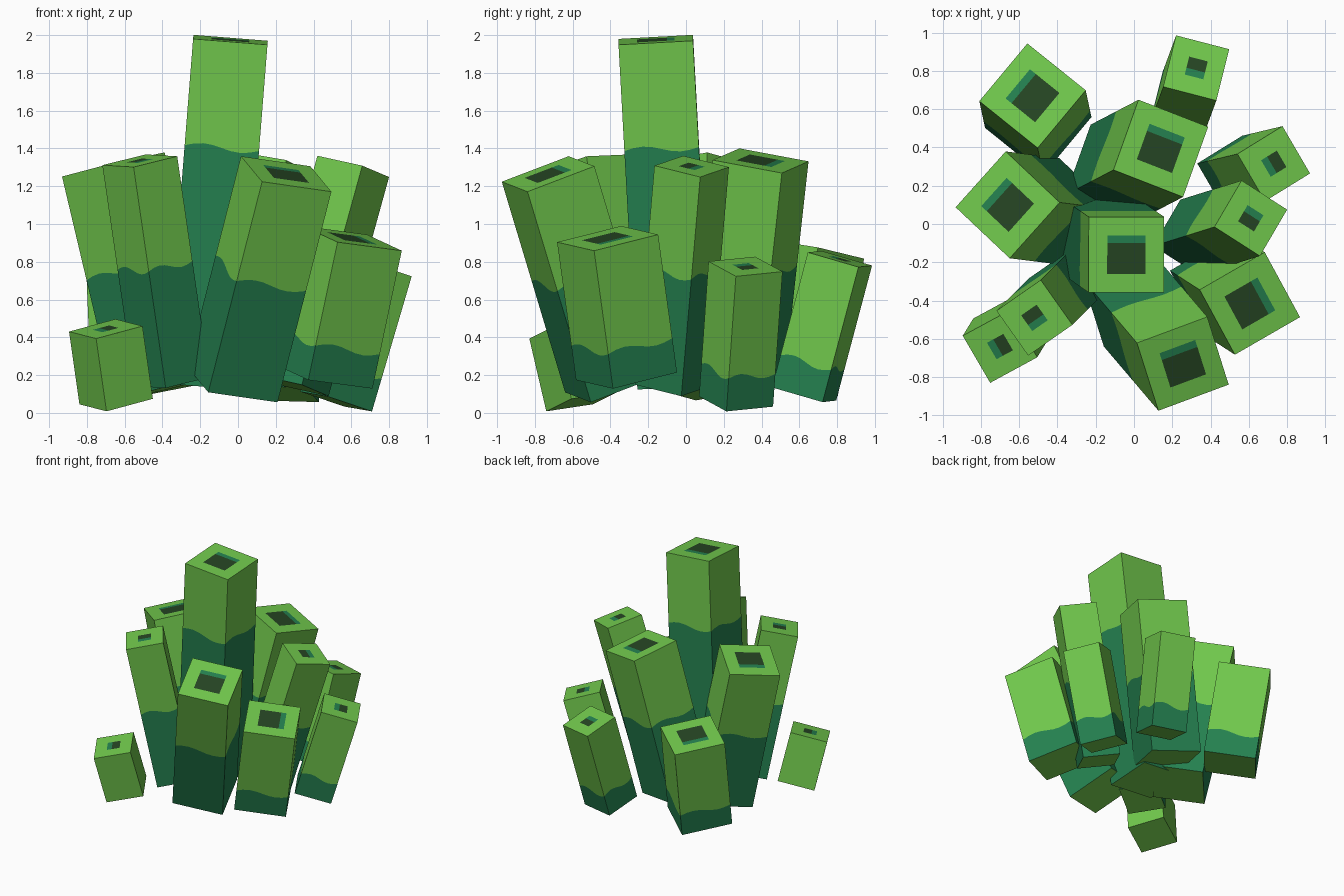
import bpy
import bmesh
from math import sin, pi
from mathutils import Vector

cube = bpy.data.objects.get("Cube")
if cube:
    bpy.data.objects.remove(cube, do_unlink=True)


def make_material(name, rgb):
    mat = bpy.data.materials.new(name)
    mat.use_nodes = True
    color = (*rgb, 1)
    mat.diffuse_color = color
    mat.node_tree.nodes["Principled BSDF"].inputs["Base Color"].default_value = color
    return mat


LEAF, TEAL, PIT = range(3)
MATERIALS = [
    make_material("leaf_green", (0.165, 0.58, 0.073)),
    make_material("deep_teal_green", (0.018, 0.22, 0.08)),
    make_material("dark_pit_green", (0.019, 0.06, 0.017)),
]
BAND_DEPTH = 0.565   # length of the light tip, measured from the top
WAVE_STEPS = 8


def stalk(name, top, bottom, width, lip, pit_size, pit_share):
    """Square leaning stalk; lip is the edge direction of the pit's teal rim."""
    top, bottom = Vector(top), Vector(bottom)
    axis = (top - bottom).normalized()
    length = (top - bottom).length
    v = Vector((*lip, 0))
    v = (v - axis * v.dot(axis)).normalized()
    u = v.cross(axis)
    h = width / 2
    q = pit_size / 2
    bm = bmesh.new()

    def face(points, material):
        verts = [bm.verts.new(top + u * a + v * b - axis * d) for a, b, d in points]
        bm.faces.new(verts).material_index = material

    # top with its painted pit and teal rim
    us = [-h, -q, q, h]
    vs = [-h, -q, -q + pit_size * pit_share, q, h]
    for i in range(3):
        for j in range(4):
            inside = i == 1 and 0 < j < 3
            mat = (PIT if j == 1 else TEAL) if inside else LEAF
            face([(us[i], vs[j], 0), (us[i + 1], vs[j], 0),
                  (us[i + 1], vs[j + 1], 0), (us[i], vs[j + 1], 0)], mat)

    # sides, split by a wavy line into a light tip and a dark base
    corners = [(-h, -h), (h, -h), (h, h), (-h, h)]
    for k in range(4):
        (a0, b0), (a1, b1) = corners[k], corners[(k + 1) % 4]
        if length < BAND_DEPTH:
            face([(a0, b0, 0), (a1, b1, 0), (a1, b1, length), (a0, b0, length)], LEAF)
            continue
        wave = []
        for s in range(WAVE_STEPS + 1):
            t = s / WAVE_STEPS
            depth = BAND_DEPTH - 0.018 * sin(2 * pi * t)
            wave.append((a0 + (a1 - a0) * t, b0 + (b1 - b0) * t, depth))
        face([(a1, b1, 0), (a0, b0, 0)] + wave, LEAF)
        face([(a0, b0, length), (a1, b1, length)] + wave[::-1], TEAL)

    # underside
    face([(a, b, length) for a, b in reversed(corners)], LEAF)

    bmesh.ops.remove_doubles(bm, verts=bm.verts, dist=0.0001)
    bmesh.ops.recalc_face_normals(bm, faces=bm.faces)
    mesh = bpy.data.meshes.new(name)
    bm.to_mesh(mesh)
    bm.free()
    for mat in MATERIALS:
        mesh.materials.append(mat)
    bpy.context.collection.objects.link(bpy.data.objects.new(name, mesh))


# thick stalks: name, top centre, bottom centre, rim direction
THICK = [
    ("centre_stalk", (-.04, -.16, 1.975), (-.185, -.06, .15), (0, 1)),
    ("front_stalk", (.255, -.73, 1.265), (-.03, -.395, .15), (-.13, .35)),
    ("front_left_stalk", (.605, -.415, .924), (.45, -.315, .194), (.35, .19)),
    ("right_stalk", (-.66, .10, 1.315), (-.38, .065, .13), (-.29, .26)),
    ("back_right_stalk", (-.53, .67, .87), (-.50, .53, .14), (-.30, .25)),
    ("back_stalk", (.14, .395, 1.335), (-.11, .265, .165), (.14, .36)),
]
for name, top, bottom, lip in THICK:
    stalk(name, top, bottom, 0.395, lip, 0.2, 0.8)

# thin stalks
THIN = [
    ("left_thin_stalk", (.61, .03, 1.305), (.29, -.07, .145), (.16, .25)),
    ("front_right_thin_stalk", (-.52, -.49, 1.335), (-.35, -.32, .165), (.16, -.23)),
    ("front_right_short_stalk", (-.70, -.64, .445), (-.645, -.55, .06), (-.24, -.14)),
    ("back_left_thin_stalk", (.325, .815, .815), (.255, .625, .10), (-.07, -.27)),
    ("left_short_stalk", (.73, .315, .775), (.52, .265, .06), (-.24, -.14)),
]
for name, top, bottom, lip in THIN:
    stalk(name, top, bottom, 0.287, lip, 0.1, 0.62)
